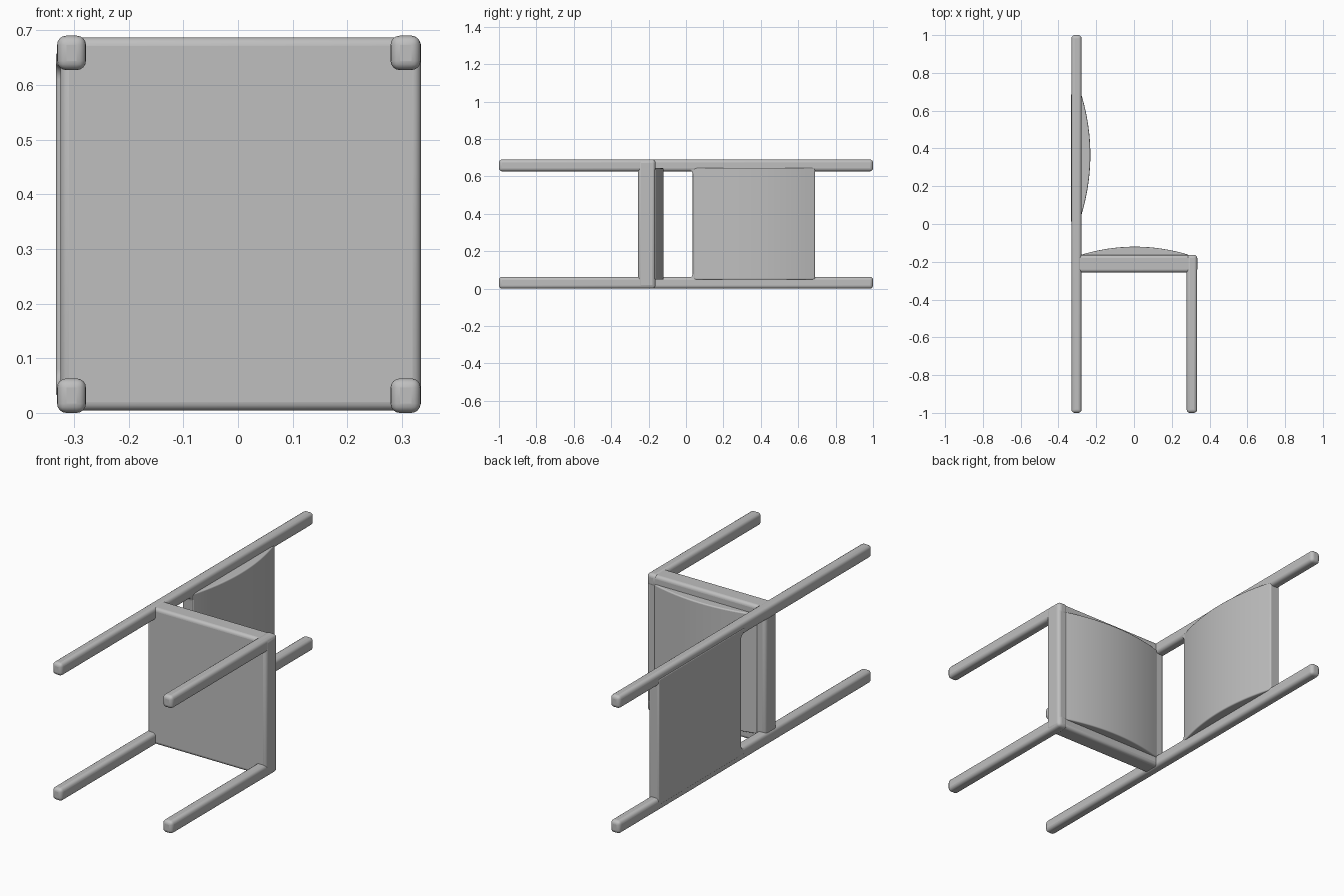
import bpy, bmesh, math

cube = bpy.data.objects.get("Cube")
if cube:
    bpy.data.objects.remove(cube, do_unlink=True)

grey = bpy.data.materials.new("plain_grey")
grey.use_nodes = True
COLOUR = (0.52, 0.52, 0.52, 1)
grey.diffuse_color = COLOUR
grey.node_tree.nodes["Principled BSDF"].inputs["Base Color"].default_value = COLOUR


def prism(name, outline, axis, lo, hi, bevel):
    """Extrude a 2D outline along x or z and round its sharp edges."""
    def place(a, b, d):
        return (d, a, b) if axis == "x" else (a, b, d)
    bm = bmesh.new()
    face = bm.faces.new([bm.verts.new(place(a, b, lo)) for a, b in outline])
    out = bmesh.ops.extrude_face_region(bm, geom=[face])
    verts = [v for v in out["geom"] if isinstance(v, bmesh.types.BMVert)]
    bmesh.ops.translate(bm, verts=verts, vec=place(0, 0, hi - lo))
    bmesh.ops.recalc_face_normals(bm, faces=bm.faces)
    mesh = bpy.data.meshes.new(name)
    bm.to_mesh(mesh)
    bm.free()
    mesh.materials.append(grey)
    obj = bpy.data.objects.new(name, mesh)
    bpy.context.collection.objects.link(obj)
    mod = obj.modifiers.new("rounding", "BEVEL")
    mod.width, mod.segments = bevel, 4
    mod.limit_method, mod.angle_limit = "ANGLE", math.radians(40)
    bpy.ops.object.select_all(action="DESELECT")
    obj.select_set(True)
    bpy.context.view_layer.objects.active = obj
    bpy.ops.object.shade_smooth_by_angle(angle=math.radians(35))
    return obj


def rect(a0, a1, b0, b1):
    return [(a0, b0), (a1, b0), (a1, b1), (a0, b1)]


def bulge(start, end, height, steps=24):
    """Shallow arc from start to end, as (distance along, height) pairs."""
    return [(start + (end - start) * i / steps,
             height * (1 - (2 * i / steps - 1) ** 2)) for i in range(steps + 1)]


# The chair lies on its side: its own height runs along y, its width along z
WIDTH = 0.69
POST = 0.063

# Long back posts and short front legs, one pair per side
for side, z in (("right", 0.0), ("left", WIDTH - POST)):
    prism(side + "_back_post", rect(-0.331, -0.278, -1, 1), "z", z, z + POST, 0.017)
    prism(side + "_front_leg", rect(0.279, 0.334, -1, -0.163), "z", z, z + POST, 0.017)

# Seat slab
prism("seat", rect(-0.325, 0.335, -0.256, -0.165), "z", 0.004, WIDTH - 0.003, 0.016)

# Domed seat cushion
arc = [(x, -0.163 + h) for x, h in bulge(-0.28, 0.29, 0.043)]
prism("seat_cushion", [(-0.28, -0.2)] + arc + [(0.29, -0.2)], "z", 0.048, 0.645, 0.006)

# Backrest panel, flaring into the posts at its lower corners
R, IN, LOW = 0.025, 0.055, 0.036
flare = [(LOW - R * (1 - math.sin(t)), IN + R * (1 - math.cos(t)))
         for t in (math.pi / 2 * i / 6 for i in range(7))]
outline = ([(0.69, 0.03), (LOW - R, 0.03)] + flare
           + [(y, WIDTH - z) for y, z in reversed(flare)]
           + [(LOW - R, WIDTH - 0.03), (0.69, WIDTH - 0.03)])
prism("backrest", outline, "x", -0.333, -0.28, 0.007)

# Domed backrest cushion
arc = [(-0.28 + h, y) for y, h in bulge(0.042, 0.69, 0.049)]
prism("backrest_cushion", [(-0.3, 0.042)] + arc + [(-0.3, 0.69)], "z", 0.048, 0.645, 0.006)
